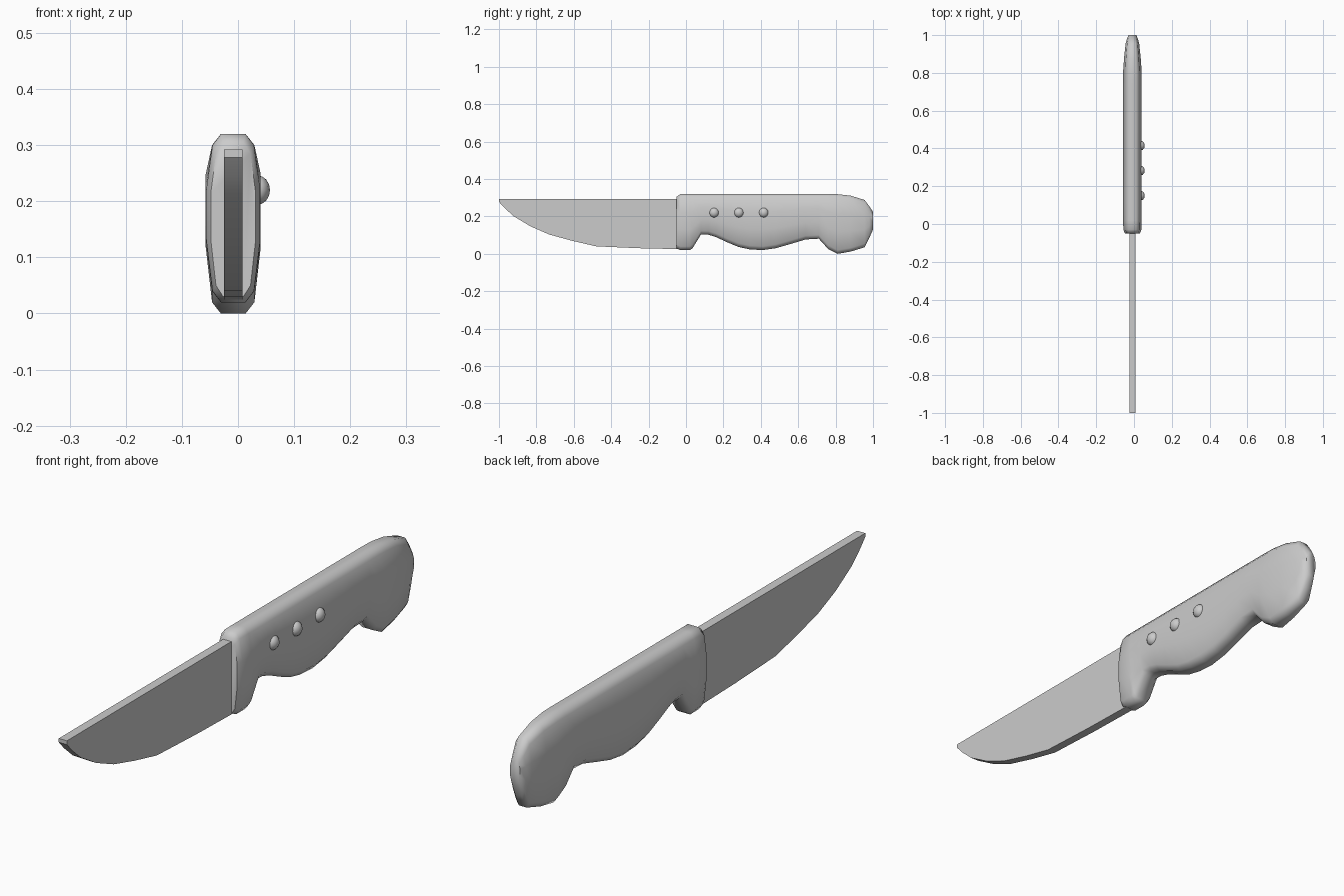
import bpy, bmesh, math

if "Cube" in bpy.data.objects:
    bpy.data.objects.remove(bpy.data.objects["Cube"])

CX = -0.0085  # centre plane of blade and handle


def finish(name, bm, angle=40):
    bmesh.ops.recalc_face_normals(bm, faces=bm.faces)
    me = bpy.data.meshes.new(name)
    bm.to_mesh(me)
    bm.free()
    ob = bpy.data.objects.new(name, me)
    bpy.context.collection.objects.link(ob)
    bpy.ops.object.select_all(action='DESELECT')
    ob.select_set(True)
    bpy.context.view_layer.objects.active = ob
    bpy.ops.object.shade_smooth_by_angle(angle=math.radians(angle))
    return ob


def loft(name, rings, angle):
    bm = bmesh.new()
    loops = [[bm.verts.new(p) for p in r] for r in rings]
    n = len(loops[0])
    for a, b in zip(loops, loops[1:]):
        for i in range(n):
            j = (i + 1) % n
            bm.faces.new((a[i], a[j], b[j], b[i]))
    bm.faces.new(loops[0])
    bm.faces.new(loops[-1])
    return finish(name, bm, angle)


# Handle: rounded slab lofted along y, stations are (y, bottom, top, half width)
stations = [
    (-0.05, .03, .305, .040), (-0.03, .02, .32, .048), (0.02, .02, .32, .049),
    (0.035, .03, .32, .049), (0.08, .103, .32, .049), (0.12, .102, .32, .049),
    (0.16, .09, .32, .049), (0.22, .062, .32, .049), (0.28, .037, .32, .049),
    (0.34, .024, .32, .049), (0.41, .02, .32, .049), (0.48, .03, .32, .049),
    (0.56, .053, .32, .049), (0.64, .077, .32, .049), (0.71, .081, .32, .049),
    (0.76, .026, .32, .049), (0.81, .0, .319, .049), (0.88, .012, .311, .044),
    (0.955, .035, .288, .036), (0.98, .085, .255, .029), (1.0, .13, .225, .021)]


def handle_ring(y, b, t, w):
    h = t - b
    e = min(.02, h * .15)
    half = [(.45, t), (.77, t - e), (1, t - .33 * h),
            (1, b + .37 * h), (.77, b + e), (.45, b)]
    return ([(CX + w * f, y, z) for f, z in half]
            + [(CX - w * f, y, z) for f, z in reversed(half)])


loft("handle", [handle_ring(*s) for s in stations], 60)

# Blade: constant-thickness plate with straight spine and curved edge
edge = [(-1.0, .278), (-.97, .245), (-.92, .2), (-.83, .146), (-.73, .103),
        (-.61, .07), (-.48, .04), (-.25, .03), (-.03, .025)]
T = .0165
loft("blade", [[(CX - T, y, z), (CX + T, y, z), (CX + T, y, .292), (CX - T, y, .292)]
               for y, z in edge], 40)

# Rivets: three domed studs on the right side only
for i in range(3):
    bm = bmesh.new()
    bmesh.ops.create_uvsphere(bm, u_segments=12, v_segments=8, radius=1)
    ob = finish("rivet_%d" % (i + 1), bm, 60)
    ob.scale = (.022, .026, .026)
    ob.location = (.035, .15 + .1325 * i, .22)
